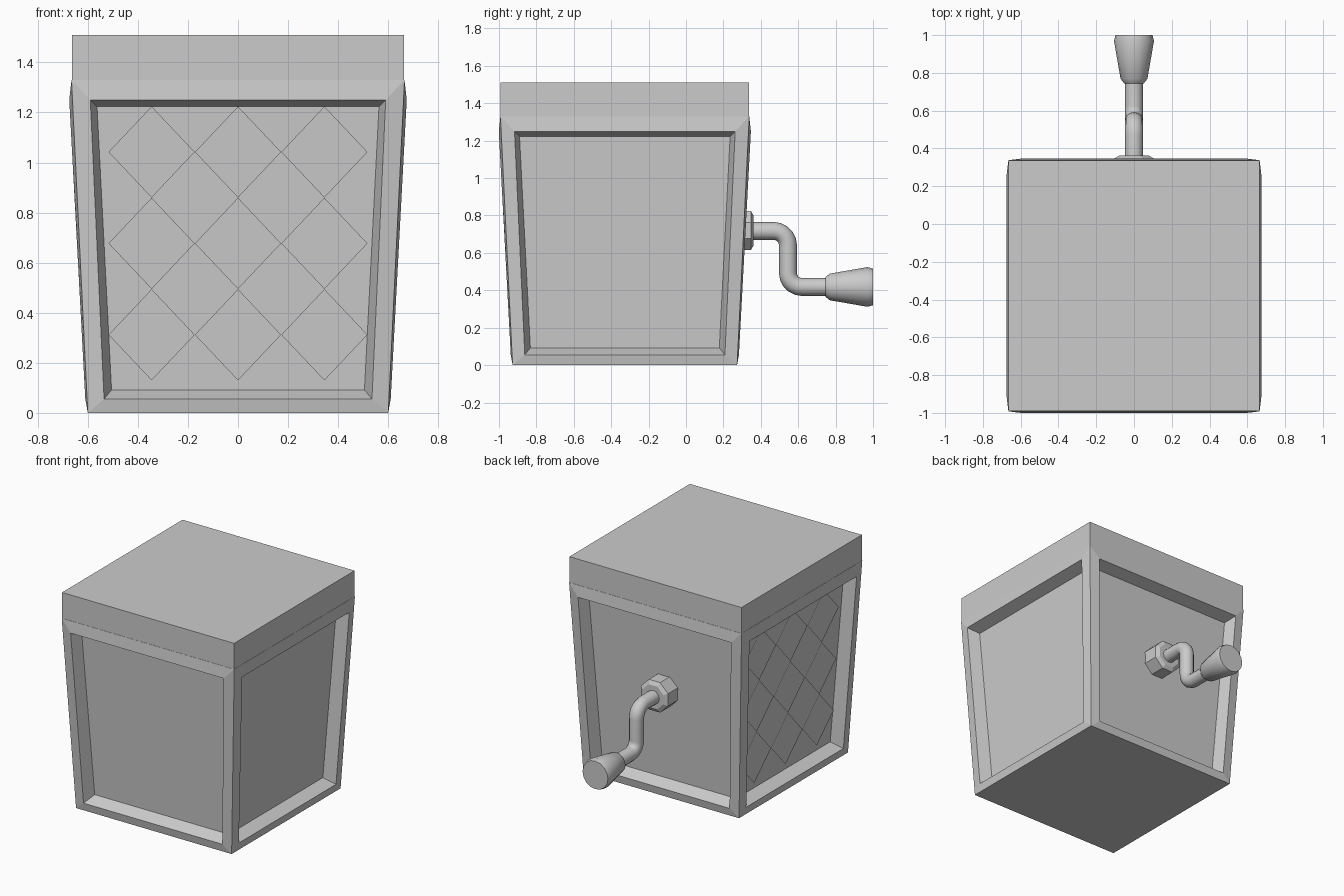
import bpy, bmesh
from math import sin, cos, pi, radians
from mathutils import Matrix, Vector

if "Cube" in bpy.data.objects:
    bpy.data.objects.remove(bpy.data.objects["Cube"])

CY = -0.327          # box centre in y
FLOOR_LO, FLOOR_HI = (0.505, 0.092, 0.53), (0.563, 1.223, 0.59)


def make_object(name, bm):
    bmesh.ops.remove_doubles(bm, verts=bm.verts, dist=1e-5)
    me = bpy.data.meshes.new(name)
    bm.to_mesh(me)
    bm.free()
    ob = bpy.data.objects.new(name, me)
    bpy.context.collection.objects.link(ob)
    return ob


def smooth(ob):
    bpy.ops.object.select_all(action='DESELECT')
    ob.select_set(True)
    bpy.context.view_layer.objects.active = ob
    bpy.ops.object.shade_smooth_by_angle(angle=radians(35))


def side(k):
    return Matrix.Translation((0, CY, 0)) @ Matrix.Rotation(k * pi / 2, 4, 'Z')


def lathe(name, profile, z0, sides, turn=0.0):
    """Closed turned part around a y-parallel axis; profile is (y, radius)."""
    bm = bmesh.new()
    rings = [[bm.verts.new((r * cos(2 * pi * i / sides + turn), y,
                            z0 + r * sin(2 * pi * i / sides + turn)))
              for i in range(sides)] for y, r in profile]
    for a, b in zip(rings, rings[1:]):
        for i in range(sides):
            j = (i + 1) % sides
            bm.faces.new((a[i], a[j], b[j], b[i]))
    bm.faces.new(rings[0])
    bm.faces.new(rings[-1])
    bmesh.ops.recalc_face_normals(bm, faces=bm.faces)
    return make_object(name, bm)


# flared box body: frame and recessed panel on each side, as (half width, z, out)
bm = bmesh.new()
loops = [((0.6, 0, 0.6), (0.665, 1.33, 0.665)),
         ((0.535, 0.055, 0.61), (0.59, 1.25, 0.674)),
         (FLOOR_LO, FLOOR_HI)]
for k in range(4):
    rings = []
    for (w0, z0, d0), (w1, z1, d1) in loops:
        pts = [(-w0, -d0, z0), (w0, -d0, z0), (w1, -d1, z1), (-w1, -d1, z1)]
        rings.append([bm.verts.new(side(k) @ Vector(p)) for p in pts])
    for a, b in zip(rings, rings[1:]):
        for i in range(4):
            j = (i + 1) % 4
            bm.faces.new((a[i], a[j], b[j], b[i]))
    bm.faces.new(rings[-1])
for w, z in ((0.6, 0), (0.665, 1.33)):
    bm.faces.new([bm.verts.new((x * w, CY + y * w, z))
                  for x, y in ((-1, -1), (1, -1), (1, 1), (-1, 1))])
bmesh.ops.remove_doubles(bm, verts=bm.verts, dist=1e-5)
bmesh.ops.recalc_face_normals(bm, faces=bm.faces)
make_object("box_body", bm)

# lid
bm = bmesh.new()
bmesh.ops.create_cube(bm, size=1, matrix=Matrix.Translation((0, CY, 1.42)) @
                      Matrix.Diagonal((1.327, 1.327, 0.18, 1)))
make_object("lid", bm)

# diamond inlays on front, back and left panels
for k, name in ((0, "front_diamonds"), (2, "back_diamonds"), (3, "left_diamonds")):
    bm = bmesh.new()
    for col in (-1, 0, 1):
        for row in range(3):
            cx, cz = col * 0.345, 0.312 + row * 0.365
            pts = []
            for dx, dz in ((0, -0.182), (0.172, 0), (0, 0.182), (-0.172, 0)):
                t = (cz + dz - FLOOR_LO[1]) / (FLOOR_HI[1] - FLOOR_LO[1])
                out = FLOOR_LO[2] + t * (FLOOR_HI[2] - FLOOR_LO[2]) + 0.006
                pts.append(bm.verts.new(side(k) @ Vector((cx + dx, -out, cz + dz))))
            bm.faces.new(pts)
    make_object(name, bm)

# crank mount, seated on the back panel
lathe("crank_mount", [(0.23, 0.113), (0.347, 0.113), (0.362, 0.085)], 0.72, 8, pi / 8)

# bent crank rod
R, YM, ZT, ZB = 0.075, 0.545, 0.717, 0.418
arc = [i * pi / 10 for i in range(6)]
path = [(0.3, ZT)]
path += [(YM - R + R * sin(a), ZT - R + R * cos(a)) for a in arc]
path += [(YM + R - R * cos(a), ZB + R - R * sin(a)) for a in arc]
path += [(0.78, ZB)]
curve = bpy.data.curves.new("crank_rod", 'CURVE')
curve.dimensions = '3D'
curve.bevel_depth = 0.048
curve.bevel_resolution = 4
curve.use_fill_caps = True
spline = curve.splines.new('POLY')
spline.points.add(len(path) - 1)
for p, (y, z) in zip(spline.points, path):
    p.co = (0, y, z, 1)
rod = bpy.data.objects.new("crank_rod", curve)
bpy.context.collection.objects.link(rod)
bpy.ops.object.select_all(action='DESELECT')
rod.select_set(True)
bpy.context.view_layer.objects.active = rod
bpy.ops.object.convert(target='MESH')
smooth(bpy.context.view_layer.objects.active)

# crank knob
smooth(lathe("crank_knob", [(0.745, 0.052), (0.768, 0.071), (0.97, 0.106), (1.0, 0.098)],
             ZB, 16))
